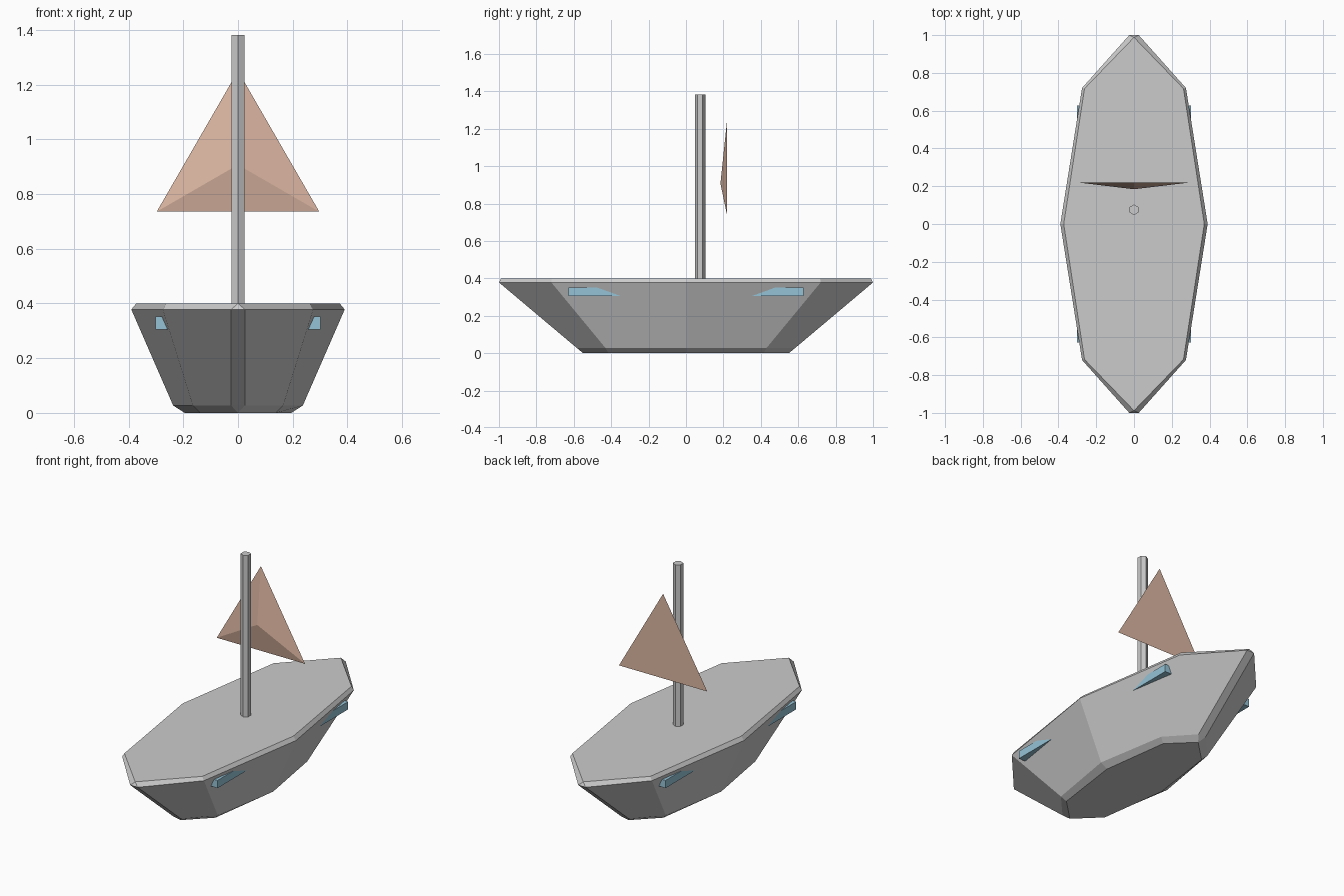
import bpy, bmesh
from math import pi
from mathutils import Matrix

if "Cube" in bpy.data.objects:
    bpy.data.objects.remove(bpy.data.objects["Cube"])


def finish(name, bm, colour=None):
    bmesh.ops.remove_doubles(bm, verts=bm.verts, dist=1e-5)
    bmesh.ops.recalc_face_normals(bm, faces=bm.faces)
    mesh = bpy.data.meshes.new(name)
    bm.to_mesh(mesh)
    bm.free()
    obj = bpy.data.objects.new(name, mesh)
    bpy.context.collection.objects.link(obj)
    if colour:
        mat = bpy.data.materials.get(name.split("_")[0]) or bpy.data.materials.new(name.split("_")[0])
        mat.diffuse_color = colour
        mat.use_nodes = True
        mat.node_tree.nodes["Principled BSDF"].inputs["Base Color"].default_value = mat.diffuse_color
        mesh.materials.append(mat)
    return obj


def cone(name, sides, r1, r2, depth, matrix, colour=None):
    bm = bmesh.new()
    bmesh.ops.create_cone(bm, cap_ends=True, segments=sides, radius1=r1,
                          radius2=r2, depth=depth, matrix=matrix)
    return finish(name, bm, colour)


# Hull: lofted pointed outlines with chamfered rim, keel and stems
# each level: z, half length, stem half width, knee x, knee y, half beam
levels = [
    (0.00, 0.55, 0.0, 0.138, 0.415, 0.195),
    (0.027, 0.583, 0.025, 0.165, 0.43, 0.237),
    (0.378, 1.00, 0.025, 0.275, 0.72, 0.39),
    (0.40, 0.988, 0.0, 0.262, 0.717, 0.372),
]
bm = bmesh.new()
rings = []
for z, length, stem, kx, ky, beam in levels:
    side = [(stem, -length), (kx, -ky), (beam, 0), (kx, ky), (stem, length)]
    outline = side + [(-x, y) for x, y in reversed(side)]
    rings.append([bm.verts.new((x, y, z)) for x, y in outline])
for low, high in zip(rings, rings[1:]):
    n = len(low)
    for i in range(n):
        j = (i + 1) % n
        bm.faces.new((low[i], low[j], high[j], high[i]))
bm.faces.new(rings[0][::-1])
bm.faces.new(rings[-1])
finish("hull", bm)

# Six-sided mast
cone("mast", 6, 0.028, 0.028, 0.99, Matrix.Translation((0, 0.075, 0.887)))

# Sail: shallow three-sided pyramid bulging towards the mast
cone("sail", 3, 0.343, 0.0, 0.036,
     Matrix.Translation((0, 0.202, 0.907)) @ Matrix.Rotation(pi / 2, 4, 'X'),
     (0.72, 0.47, 0.36, 1))

# Four blue fender blocks half sunk in the hull sides
for sx, x_name in ((-1, "left"), (1, "right")):
    for sy, y_name in ((-1, "front"), (1, "back")):
        bm = bmesh.new()
        bmesh.ops.create_cube(
            bm, size=1,
            matrix=Matrix.Translation((sx * 0.251, sy * 0.485, 0.328))
            @ Matrix.Diagonal((0.102, 0.285, 0.047, 1)))
        finish(f"fender_{y_name}_{x_name}", bm, (0.3, 0.55, 0.68, 1))
